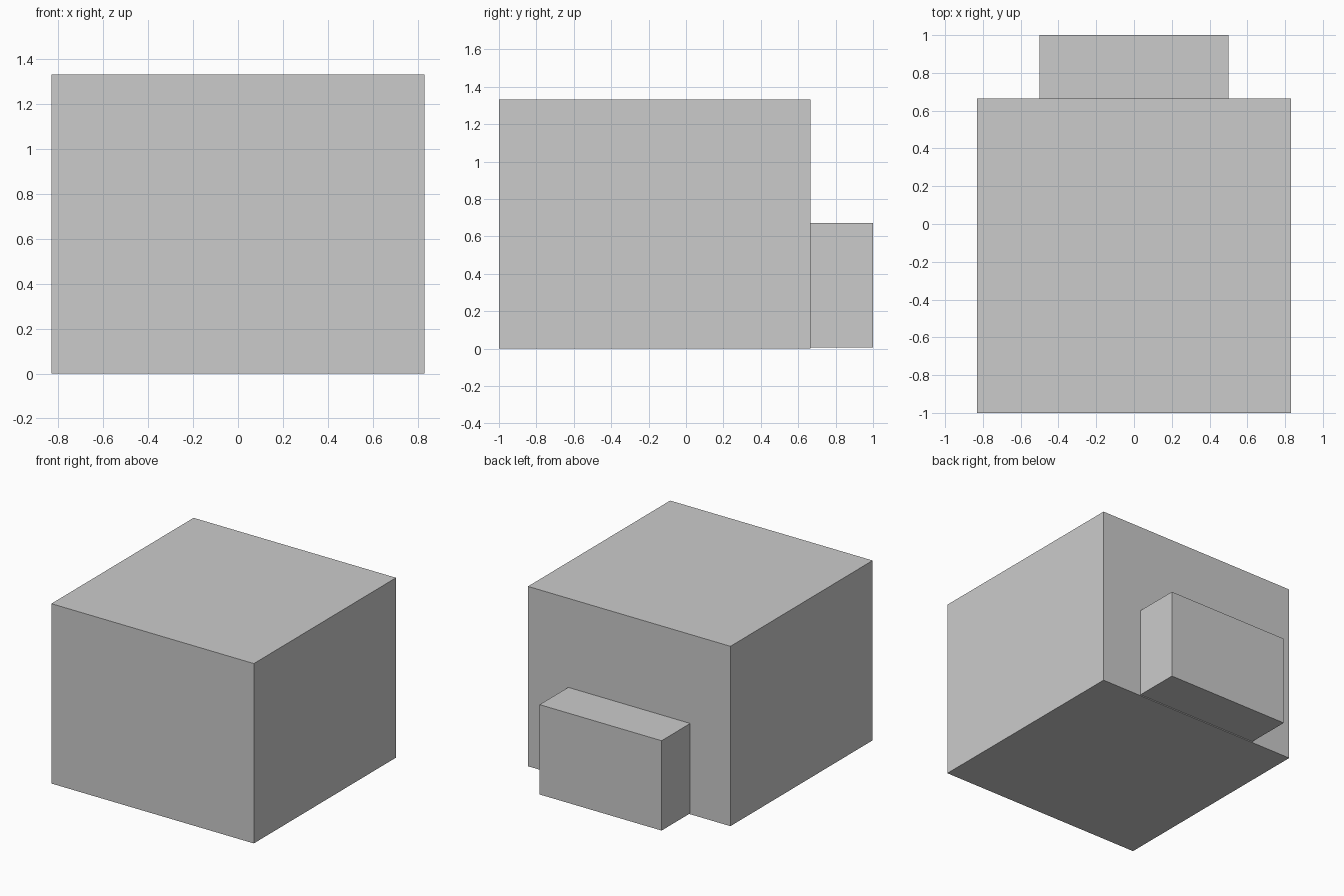
import bpy

if "Cube" in bpy.data.objects:
    bpy.data.objects.remove(bpy.data.objects["Cube"])


def box(name, x, y, z):
    """Axis-aligned box from (min, max) ranges."""
    centre = [(r[0] + r[1]) / 2 for r in (x, y, z)]
    bpy.ops.mesh.primitive_cube_add(size=1, location=centre)
    obj = bpy.context.object
    obj.name = name
    obj.scale = [r[1] - r[0] for r in (x, y, z)]
    bpy.ops.object.transform_apply(location=False, rotation=False, scale=True)
    return obj


BACK = 0.665  # rear face of the main body

# Large main block
box("main_body", (-0.83, 0.83), (-1.0, BACK), (0.0, 1.333))

# Smaller block against the rear face, slightly off the ground
box("rear_block", (-0.5, 0.5), (BACK, 1.0), (0.007, 0.673))
